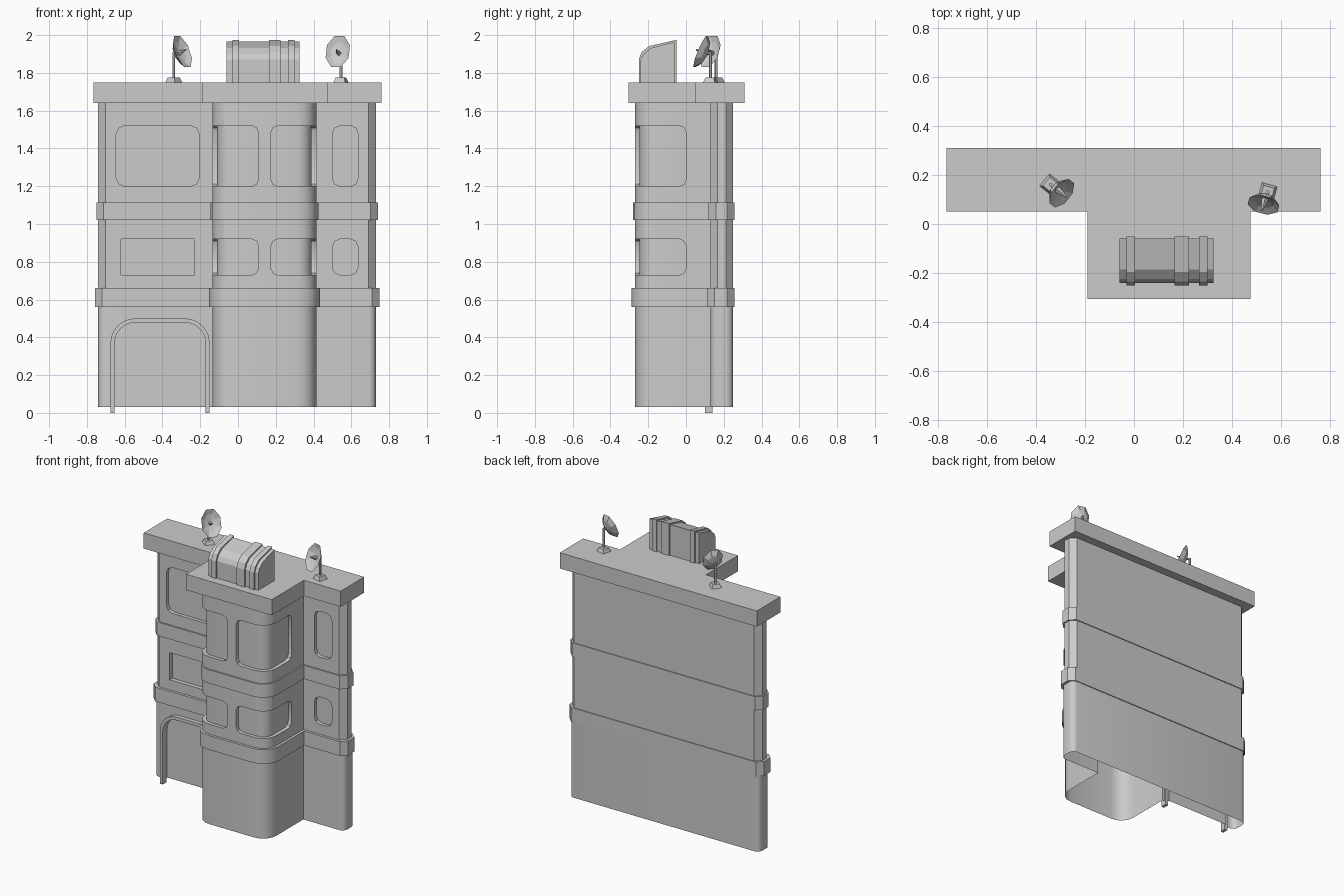
import bpy, bmesh, math
from mathutils import Vector, Matrix

cube = bpy.data.objects.get("Cube")
if cube:
    bpy.data.objects.remove(cube, do_unlink=True)

grey = bpy.data.materials.new("plain grey")
grey.use_nodes = True
grey.diffuse_color = (0.6, 0.6, 0.6, 1)
grey.node_tree.nodes["Principled BSDF"].inputs["Base Color"].default_value = (0.6, 0.6, 0.6, 1)


def add_object(name, bm, smooth=None):
    bmesh.ops.recalc_face_normals(bm, faces=bm.faces)
    mesh = bpy.data.meshes.new(name)
    bm.to_mesh(mesh)
    bm.free()
    mesh.materials.append(grey)
    if smooth:
        mesh.shade_smooth()
        mesh.set_sharp_from_angle(angle=math.radians(smooth))
    obj = bpy.data.objects.new(name, mesh)
    bpy.context.collection.objects.link(obj)
    return obj


def fillet(corners, closed=True):
    """Round right-angled corners given as (x, y, radius, segments)."""
    out, n = [], len(corners)
    for i, (x, y, r, seg) in enumerate(corners):
        p = Vector((x, y))
        if r <= 0 or (not closed and i in (0, n - 1)):
            out.append(p)
            continue
        u = (Vector(corners[i - 1][:2]) - p).normalized()
        v = (Vector(corners[(i + 1) % n][:2]) - p).normalized()
        c = p + (u + v) * r
        for k in range(seg + 1):
            t = math.pi / 2 * k / seg
            out.append(c - (v * math.cos(t) + u * math.sin(t)) * r)
    return out


def loft(bm, rings):
    """Skin matching closed rings and cap both ends."""
    rows = [[bm.verts.new(p) for p in ring] for ring in rings]
    n = len(rows[0])
    for a, b in zip(rows, rows[1:]):
        for i in range(n):
            j = (i + 1) % n
            bm.faces.new((a[i], a[j], b[j], b[i]))
    bm.faces.new(rows[0])
    bm.faces.new(rows[-1])


def prism(name, outline, z0, z1, smooth=None):
    bm = bmesh.new()
    loft(bm, [[(p[0], p[1], z) for p in outline] for z in (z0, z1)])
    return add_object(name, bm, smooth)


# Building plan: wide back wing with a round-cornered bay in front
LEFT, RIGHT, WING, BACK = -0.74, 0.73, 0.13, 0.25
BAY_L, BAY_R, BAY_F, BAY_RAD = -0.135, 0.415, -0.27, 0.1


def plan(o=0.0, seg=1):
    b = min(o, 0.006)
    r = 0.038
    return fillet([
        (LEFT - o, BACK + b, r, seg), (LEFT - o, WING - o, r, seg),
        (BAY_L - o, WING - o, 0, 1), (BAY_L - o, BAY_F - o, BAY_RAD + o, 4),
        (BAY_R + o, BAY_F - o, BAY_RAD + o, 4), (BAY_R + o, WING - o, 0, 1),
        (RIGHT + o, WING - o, r, seg), (RIGHT + o, BACK + b, r, seg)])


ground = prism("ground_floor_walls", plan(seg=4), 0.03, 0.6)
upper = prism("upper_floor_walls", plan(), 0.6, 1.66)

# Window cutters: boxes that follow the wall, with clipped corners
cutters = []


def window(inner, outer, z0, z1, clip):
    def stations(path):
        head, tail = path[0], path[-1]
        du = (path[1] - head).normalized()
        dv = (path[-2] - tail).normalized()
        steps = (0, 0.3, 1) if clip else (0,)
        return ([head + du * clip * s for s in steps] + path[1:-1]
                + [tail + dv * clip * s for s in reversed(steps)])
    a, b = stations(inner), stations(outer)
    n = len(a)
    drop = [0.0] * n
    if clip:
        for i, d in enumerate((1, 0.3, 0)):
            drop[i] = drop[n - 1 - i] = d * clip
    bm = bmesh.new()
    loft(bm, [[(p.x, p.y, z0 + d), (p.x, p.y, z1 - d), (q.x, q.y, z1 - d), (q.x, q.y, z0 + d)]
              for p, q, d in zip(a, b, drop)])
    cutters.append((upper, add_object("window_cutter", bm)))


def flat_window(x0, x1, z0, z1, clip, depth=0.025):
    window(*[[Vector((x0, y)), Vector((x1, y))] for y in (WING + depth, WING - 0.03)], z0, z1, clip)


def corner_window(x0, side, sign, z0, z1):
    paths = []
    for o in (-0.025, 0.03):
        paths.append(fillet([(x0, BAY_F - o, 0, 1),
                             (side + sign * o, BAY_F - o, BAY_RAD + o, 4),
                             (side + sign * o, 0.0, 0, 1)], closed=False))
    window(*paths, z0, z1, 0.035)


for z0, z1 in ((1.2, 1.52), (0.73, 0.92)):
    corner_window(0.175, BAY_R, 1, z0, z1)
    corner_window(0.108, BAY_L, -1, z0, z1)
    flat_window(0.5, 0.635, z0, z1, 0.04)
flat_window(-0.645, -0.205, 1.2, 1.52, 0.045)
flat_window(-0.62, -0.23, 0.73, 0.92, 0, 0.03)


# Arched entrance: recess and raised frame
def arch(inset, foot):
    x0, x1, top, r = -0.675 + inset, -0.15 - inset, 0.5 - inset, 0.13 - inset
    return fillet([(x0, foot, 0, 1), (x0, top, r, 6), (x1, top, r, 6), (x1, foot, 0, 1)], closed=False)


bm = bmesh.new()
loft(bm, [[(p.x, y, p.y) for p in arch(0.022, 0.0)] for y in (0.08, 0.15)])
cutters.append((ground, add_object("door_cutter", bm)))

bm = bmesh.new()
loft(bm, [[(p.x, 0.14, p.y), (p.x, 0.1, p.y), (q.x, 0.1, q.y), (q.x, 0.14, q.y)]
          for p, q in zip(arch(0, 0.0), arch(0.022, 0.0))])
add_object("door_frame", bm, 35)

# Cut the walls, then open the shell underneath
for target, cutter in cutters:
    cutter.hide_render = True
    mod = target.modifiers.new("cut", "BOOLEAN")
    mod.object, mod.solver = cutter, "EXACT"
bpy.context.view_layer.update()
for obj in (ground, upper):
    mesh = bpy.data.meshes.new_from_object(obj.evaluated_get(bpy.context.evaluated_depsgraph_get()))
    obj.modifiers.clear()
    bm = bmesh.new()
    bm.from_mesh(mesh)
    caps = [f for f in bm.faces if abs(f.normal.z) > 0.9
            and min(abs(f.calc_center_median().z - z) for z in (0.03, 0.6)) < 0.005]
    bmesh.ops.delete(bm, geom=caps, context="FACES")
    bm.to_mesh(mesh)
    bm.free()
    mesh.shade_smooth()
    mesh.set_sharp_from_angle(angle=math.radians(35))
    obj.data = mesh
for _, cutter in cutters:
    bpy.data.objects.remove(cutter, do_unlink=True)

# String courses and T-shaped roof slab
prism("lower_band", plan(0.018), 0.56, 0.66, 35)
prism("upper_band", plan(0.01), 1.02, 1.115, 35)
prism("roof_slab", [(-0.765, 0.31), (-0.765, 0.05), (-0.19, 0.05), (-0.19, -0.305),
                    (0.475, -0.305), (0.475, 0.05), (0.76, 0.05), (0.76, 0.31)], 1.64, 1.75)


# Rooftop unit with raised ribs
def hood(name, x0, x1, o):
    side = [(-0.24 - o, 1.745), (-0.24 - o, 1.87), (-0.225 - o, 1.9 + o), (-0.185 - o, 1.932 + o),
            (-0.06 + o, 1.965 + o), (-0.06 + o, 1.745)]
    bm = bmesh.new()
    loft(bm, [[(x, y, z) for y, z in side] for x in (x0, x1)])
    add_object(name, bm)


hood("roof_unit", -0.06, 0.325, 0)
for x0, x1 in ((-0.03, 0.005), (0.165, 0.225), (0.265, 0.3)):
    hood("roof_unit_rib", x0, x1, 0.01)


# Satellite dishes
def cone(bm, r1, r2, start, end, sides, twist=0.0):
    a, b = Vector(start), Vector(end)
    m = Matrix.Translation((a + b) / 2) @ (b - a).to_track_quat("Z", "Y").to_matrix().to_4x4()
    bmesh.ops.create_cone(bm, cap_ends=True, segments=sides, radius1=r1, radius2=r2,
                          depth=(b - a).length, matrix=m @ Matrix.Rotation(twist, 4, "Z"))


def satellite(base, centre, heading):
    x, y = base
    turn = math.atan2(heading[1], heading[0])
    aim = Vector((*heading, 0)).normalized() * math.cos(0.4) + Vector((0, 0, math.sin(0.4)))
    mid = Vector(centre)
    bm = bmesh.new()
    cone(bm, 0.048, 0.032, (x, y, 1.745), (x, y, 1.775), 4, turn + math.pi / 4)
    cone(bm, 0.008, 0.008, (x, y, 1.77), (x, y, 1.91), 6)
    cone(bm, 0.008, 0.008, (x, y, 1.905), mid - aim * 0.02, 6)
    add_object("dish_stand", bm)
    m = Matrix.Translation(mid) @ aim.to_track_quat("Z", "Y").to_matrix().to_4x4()
    bm = bmesh.new()
    rings = []
    for r, h in ((0.1, -0.032), (0.65, -0.018), (1, 0.008), (0.65, -0.008), (0.1, -0.02)):
        rings.append([m @ Vector((0.068 * r * math.cos(t), 0.097 * r * math.sin(t), h))
                      for t in (math.pi / 4 * (k + 0.5) for k in range(8))])
    loft(bm, rings)
    add_object("dish_bowl", bm)
    bm = bmesh.new()
    cone(bm, 0.014, 0.004, mid - aim * 0.02, mid + aim * 0.035, 4)
    add_object("dish_feed", bm)


satellite((-0.34, 0.16), (-0.3, 0.13, 1.91), (0.75, -0.6))
satellite((0.545, 0.13), (0.53, 0.085, 1.91), (-0.25, -0.95))
